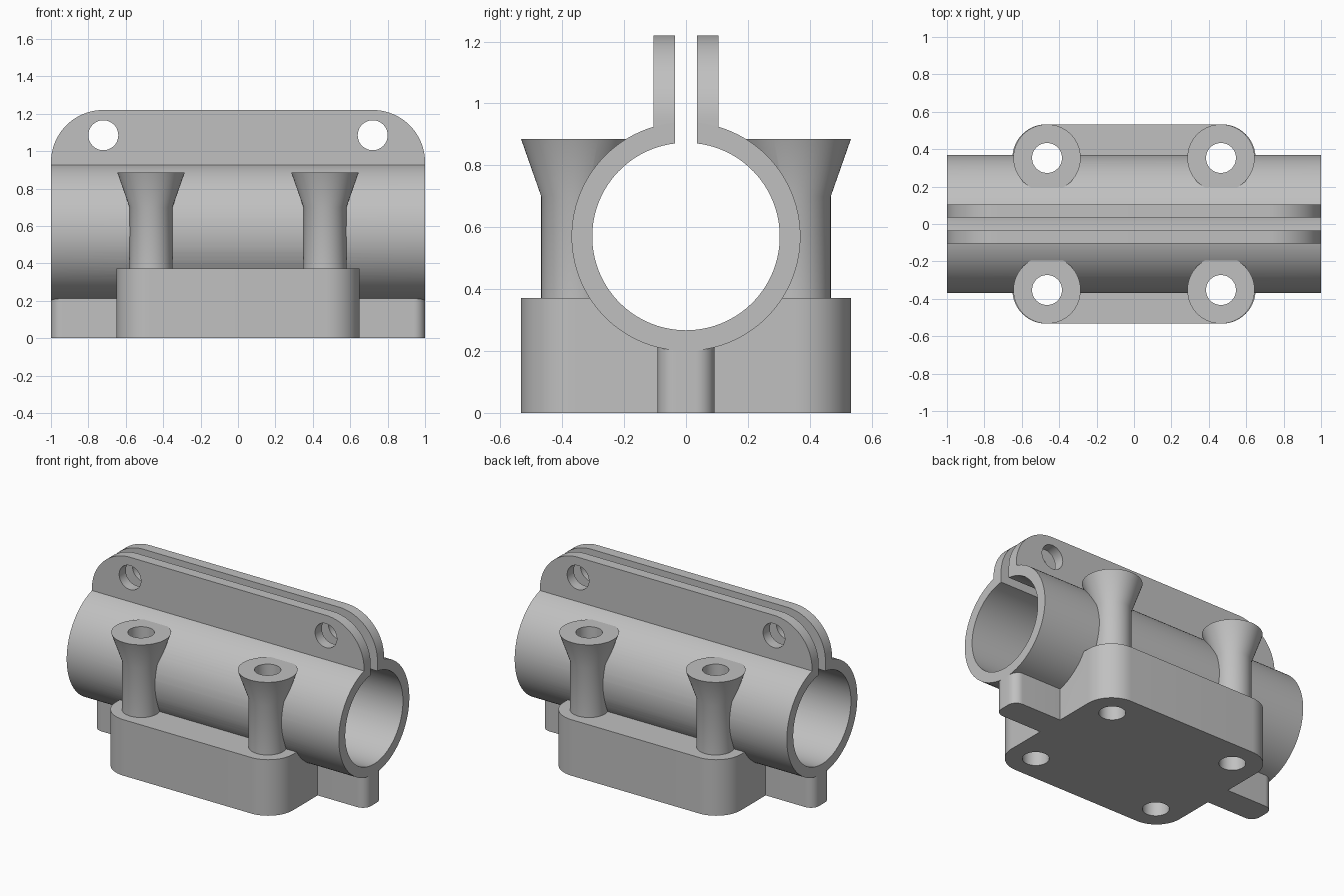
import bpy, bmesh
from math import sin, cos, pi, asin
from mathutils import Vector

if "Cube" in bpy.data.objects:
    bpy.data.objects.remove(bpy.data.objects["Cube"])

SEG = 64
AXIS_Z, R_OUT, R_IN, SLOT = 0.57, 0.37, 0.303, 0.035
POST_X, POST_Y, HOLE_R = 0.465, 0.353, 0.08

grey = bpy.data.materials.new("plain grey")
grey.use_nodes = True
colour = (0.53, 0.53, 0.53, 1)
grey.diffuse_color = colour
grey.node_tree.nodes["Principled BSDF"].inputs["Base Color"].default_value = colour

# Maps (u, v, depth) to space for an extrusion along each axis
PLACE = {"x": lambda u, v, d: Vector((d, u, v)),
         "y": lambda u, v, d: Vector((u, d, v)),
         "z": lambda u, v, d: Vector((u, v, d))}


def arc(cu, cv, r, a0, a1, n):
    return [(cu + r * cos(a0 + (a1 - a0) * i / n),
             cv + r * sin(a0 + (a1 - a0) * i / n)) for i in range(n + 1)]


def circle(cu, cv, r):
    return arc(cu, cv, r, 0, 2 * pi, SEG)[:-1]


def rounded_rect(hu, hv, r):
    pts = []
    for k, (su, sv) in enumerate([(1, 1), (-1, 1), (-1, -1), (1, -1)]):
        pts += arc(su * (hu - r), sv * (hv - r), r, k * pi / 2, (k + 1) * pi / 2, 16)
    return pts


def finish(name, bm):
    bmesh.ops.recalc_face_normals(bm, faces=bm.faces)
    mesh = bpy.data.meshes.new(name)
    bm.to_mesh(mesh)
    bm.free()
    mesh.materials.append(grey)
    obj = bpy.data.objects.new(name, mesh)
    bpy.context.collection.objects.link(obj)
    return obj


def prism(name, pts, axis, lo, hi):
    bm = bmesh.new()
    rings = [[bm.verts.new(PLACE[axis](u, v, d)) for u, v in pts] for d in (lo, hi)]
    for ring in rings:
        bm.faces.new(ring)
    for i in range(len(pts)):
        j = (i + 1) % len(pts)
        bm.faces.new((rings[0][i], rings[0][j], rings[1][j], rings[1][i]))
    return finish(name, bm)


def lathe(name, x, y, profile):
    bm = bmesh.new()
    rings = [[bm.verts.new((px, py, z)) for px, py in circle(x, y, r)] for r, z in profile]
    bm.faces.new(rings[0])
    bm.faces.new(rings[-1])
    for a, b in zip(rings, rings[1:]):
        for i in range(SEG):
            j = (i + 1) % SEG
            bm.faces.new((a[i], a[j], b[j], b[i]))
    return finish(name, bm)


def cut(obj, cutters):
    bpy.context.view_layer.objects.active = obj
    for c in cutters:
        mod = obj.modifiers.new("cut", "BOOLEAN")
        mod.operation, mod.solver, mod.object = "DIFFERENCE", "EXACT", c
        bpy.ops.object.modifier_apply(modifier=mod.name)


# Cutters: screw holes, flange bolt holes, and the space for the tube
corners = [(sx, sy) for sx in (-1, 1) for sy in (-1, 1)]
screw_holes = {c: prism("screw_hole_cutter", circle(c[0] * POST_X, c[1] * POST_Y, HOLE_R),
                        "z", -0.1, 1.0) for c in corners}
bolt_holes = [prism("bolt_hole_cutter", circle(s * 0.72, 1.085, HOLE_R), "y", -0.2, 0.2)
              for s in (-1, 1)]
tube_space = prism("tube_space_cutter", circle(0, AXIS_Z, 0.34), "x", -1.2, 1.2)
cutters = [*screw_holes.values(), *bolt_holes, tube_space]
parts = []

# Split tube, open along the top
a_out, a_in = asin(SLOT / R_OUT), asin(SLOT / R_IN)
outline = (arc(0, AXIS_Z, R_OUT, pi / 2 + a_out, 2.5 * pi - a_out, 96)
           + arc(0, AXIS_Z, R_IN, 2.5 * pi - a_in, pi / 2 + a_in, 96))
tube = prism("split_tube", outline, "x", -1, 1)
cut(tube, screw_holes.values())
parts.append(tube)

# Pair of clamping flanges with rounded upper corners
flange = ([(-1, 0.88), (1, 0.88)] + arc(0.72, 0.94, 0.28, 0, pi / 2, 20)
          + arc(-0.72, 0.94, 0.28, pi / 2, pi, 20))
for side, s in (("front", -1), ("back", 1)):
    plate = prism(side + "_flange", flange, "y", s * SLOT, s * 0.105)
    cut(plate, bolt_holes)
    parts.append(plate)

# Base block cradling the tube
base = prism("base_block", rounded_rect(0.65, 0.533, 0.18), "z", 0, 0.372)
cut(base, [tube_space, *screw_holes.values()])
parts.append(base)

# Narrow support ribs under the tube ends
for side, s in (("right", -1), ("left", 1)):
    r = 0.06
    rib = [(0.64, -0.092)] + arc(1 - r, -0.092 + r, r, -pi / 2, 0, 10) \
        + arc(1 - r, 0.092 - r, r, 0, pi / 2, 10) + [(0.64, 0.092)]
    parts.append(prism(side + "_support_rib", [(s * x, y) for x, y in rib], "z", 0, 0.225))

# Four screw posts with flared heads
for sx, sy in corners:
    name = ("front_" if sy < 0 else "back_") + ("left" if sx > 0 else "right") + "_screw_post"
    post = lathe(name, sx * POST_X, sy * POST_Y,
                 [(0.115, 0.36), (0.115, 0.70), (0.18, 0.885)])
    cut(post, [tube_space, screw_holes[sx, sy]])
    parts.append(post)

for c in cutters:
    bpy.data.objects.remove(c)

# Smooth the round surfaces, keep the edges crisp
bpy.ops.object.select_all(action="DESELECT")
for p in parts:
    p.select_set(True)
bpy.context.view_layer.objects.active = parts[0]
bpy.ops.object.shade_smooth_by_angle(angle=pi / 9)
